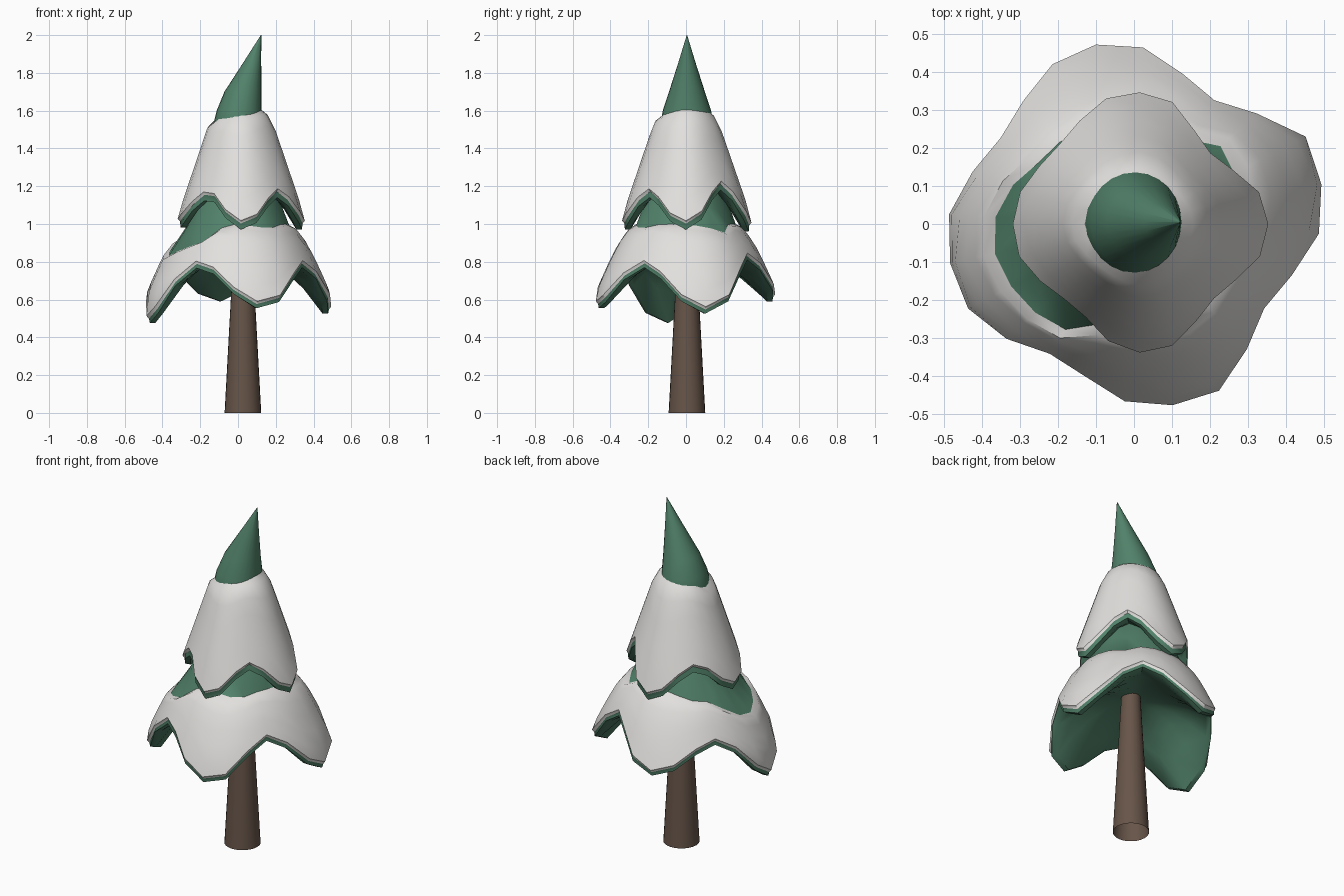
import bpy, bmesh, math

if "Cube" in bpy.data.objects:
    bpy.data.objects.remove(bpy.data.objects["Cube"])


def material(name, rgb):
    m = bpy.data.materials.new(name)
    m.diffuse_color = (*rgb, 1)
    m.use_nodes = True
    m.node_tree.nodes["Principled BSDF"].inputs["Base Color"].default_value = m.diffuse_color
    return m


GREEN = material("needle green", (0.083, 0.222, 0.143))
SNOW = material("snow", (0.76, 0.75, 0.73))
BARK = material("bark brown", (0.135, 0.09, 0.066))


def lerp_table(table, z):
    """Piecewise linear lookup in a rising table."""
    if z <= table[0][0]:
        return table[0][1]
    for (a, u), (b, v) in zip(table, table[1:]):
        if z <= b:
            return u + (v - u) * (z - a) / (b - a)
    return table[-1][1]


def wave(keys, deg):
    """Smooth periodic curve through (degrees, value) keys."""
    keys = keys + [(keys[0][0] + 360, keys[0][1])]
    d = (deg - keys[0][0]) % 360 + keys[0][0]
    for (a, u), (b, v) in zip(keys, keys[1:]):
        if d <= b:
            s = (1 - math.cos(math.pi * (d - a) / (b - a))) / 2
            return u + (v - u) * s
    return keys[0][1]


def loft(name, rings, mats, row_mats, caps=(True, True), angle=40):
    """Skin a stack of rings; row_mats gives the material of each row."""
    bm = bmesh.new()
    vs = [[bm.verts.new(p) for p in ring] for ring in rings]
    n = len(rings[0])
    for j in range(len(vs) - 1):
        for i in range(n):
            k = (i + 1) % n
            f = bm.faces.new((vs[j][i], vs[j + 1][i], vs[j + 1][k], vs[j][k]))
            f.material_index = row_mats[j]
    if caps[0]:
        bm.faces.new(vs[0]).material_index = row_mats[0]
    if caps[1]:
        bm.faces.new(vs[-1][::-1]).material_index = row_mats[-1]
    bmesh.ops.remove_doubles(bm, verts=bm.verts, dist=0.0005)
    bmesh.ops.recalc_face_normals(bm, faces=bm.faces)
    me = bpy.data.meshes.new(name)
    bm.to_mesh(me)
    bm.free()
    for m in mats:
        me.materials.append(m)
    ob = bpy.data.objects.new(name, me)
    bpy.context.collection.objects.link(ob)
    bpy.ops.object.select_all(action='DESELECT')
    ob.select_set(True)
    bpy.context.view_layer.objects.active = ob
    bpy.ops.object.shade_smooth_by_angle(angle=math.radians(angle))
    return ob


def tier(name, cx, start, profile, girth, rim, snow_top, peak, ceiling, lip, n=24):
    """Wavy skirt: green crown, snow blanket, rim lip, hollow green underside."""
    degs = [start + 360 * i / n for i in range(n)]

    def radius(d, z, off):
        return max(lerp_table(profile, z) * wave(girth, d) - off, 0.03)

    def ring(zf, off, shrink=0.0):
        pts = []
        for d in degs:
            z = zf(d)
            r = radius(d, z, off)
            if shrink:                                # underside narrows to the trunk
                r = radius(d, wave(rim, d), off) * (1 - shrink) + 0.04 * shrink
            a = math.radians(d)
            pts.append((cx + r * math.cos(a), r * math.sin(a), z))
        return pts

    def low(d):
        return wave(rim, d)

    def top(d):
        return wave(snow_top, d)

    def mix(a, b, t):
        return lambda d: a(d) + (b(d) - a(d)) * t

    rings, rows = [], []

    def add(r, m):
        rings.append(r)
        rows.append(m)

    for t in (0, 0.35, 0.7, 1):                       # green crown
        add(ring(mix(lambda d: peak, top, t), 0.022), 0)
    rows[-1] = 1
    for t in (0.06, 0.2, 0.4, 0.6, 0.8, 1):           # snow blanket
        add(ring(mix(top, lambda d: low(d) + lip + 0.015, t), 0), 1)
    add(ring(lambda d: low(d) + lip, 0.014), 0)       # snow lip
    add(ring(low, 0.02), 0)                           # green lip
    for t in (0, 0.25, 0.5, 0.75, 1):                 # underside
        rise = 1 - (1 - t) ** 2
        add(ring(mix(low, lambda d: ceiling, rise), 0.05, t), 0)
    return loft(name, rings, [GREEN, SNOW], rows)


def circle(cx, cy, z, rx, ry, n=24):
    return [(cx + rx * math.cos(2 * math.pi * i / n),
             cy + ry * math.sin(2 * math.pi * i / n), z) for i in range(n)]


# Trunk, open at the foot
loft("trunk", [circle(0.026, 0.005, 0, 0.097, 0.097),
               circle(0.026, 0.005, 0.86, 0.05, 0.05)], [BARK], [0], (False, True))

# Lower branches with four drooping lobes
tier("lower_branches", 0.0, 12,
     [(0.48, 0.497), (0.55, 0.493), (0.65, 0.48), (0.8, 0.412), (0.9, 0.362),
      (1.0, 0.285), (1.1, 0.25), (1.25, 0.17), (1.35, 0.06)],
     [(0, 1.01), (27, 1.05), (57, 1.0), (95, 1.0), (190, 1.0), (270, 0.99),
      (300, 1.02), (330, 1.0)],
     [(13, 0.525), (57, 0.81), (102, 0.59), (147, 0.75),
      (194, 0.475), (240, 0.77), (286, 0.55), (327, 0.77)],
     [(20, 0.99), (38, 0.95), (60, 1.0), (100, 1.0), (140, 0.96), (190, 0.83),
      (225, 0.88), (262, 1.0), (305, 0.98), (335, 1.0)],
     1.35, 0.83, 0.022)

# Upper branches
tier("upper_branches", 0.015, 0,
     [(0.96, 0.345), (1.05, 0.335), (1.3, 0.25), (1.53, 0.172), (1.62, 0.115)],
     [(0, 1), (45, 0.96), (90, 1.02), (132, 1.02), (180, 0.99), (232, 0.95),
      (272, 1), (318, 0.96)],
     [(0, 0.97), (45, 1.18), (90, 0.96), (137, 1.13),
      (182, 0.98), (232, 1.13), (272, 0.97), (315, 1.14)],
     [(0, 1.615), (90, 1.61), (140, 1.58), (180, 1.535), (220, 1.57), (270, 1.58)],
     1.63, 1.21, 0.032)

# Leaning green tip
loft("tree_tip", [circle(0.0, 0.005, 1.45, 0.13, 0.13),
                  circle(0.0, 0.005, 1.53, 0.13, 0.14),
                  circle(0.006, 0.005, 1.6, 0.119, 0.128),
                  circle(0.026, 0.005, 1.7, 0.098, 0.095),
                  circle(0.074, 0.005, 1.85, 0.049, 0.047),
                  circle(0.122, 0.005, 2.0, 0.0012, 0.0012)], [GREEN], [0] * 5)
